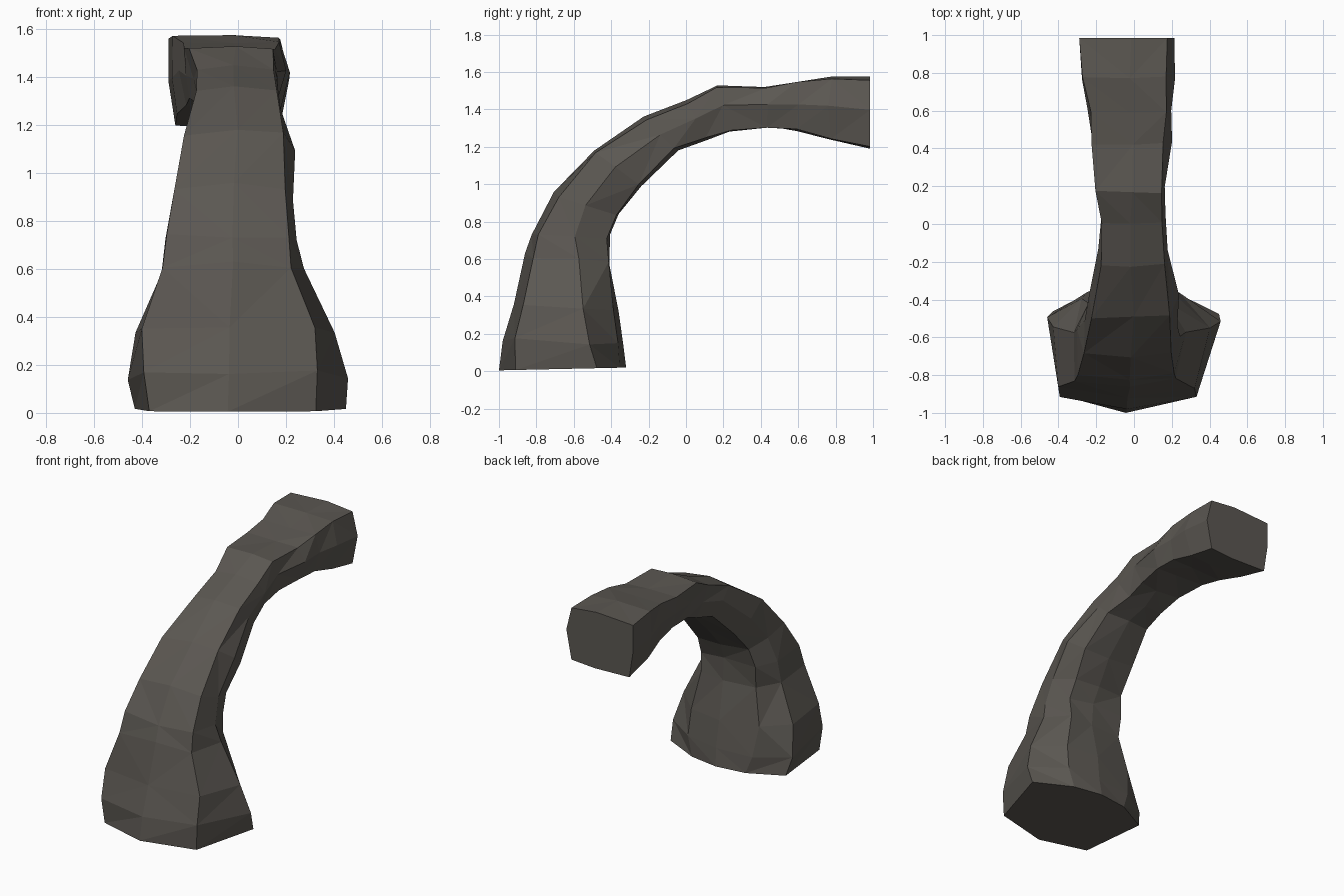
import bpy, bmesh, random

if "Cube" in bpy.data.objects:
    bpy.data.objects.remove(bpy.data.objects["Cube"])
random.seed(4)

# Rings along the arch: outer y, outer z, inner y, inner z, left x, right x
RINGS = [
    (-1.0, .005, -.32, .02, -.43, .45),
    (-.98, .17, -.335, .14, -.455, .45),
    (-.92, .36, -.37, .33, -.43, .41),
    (-.87, .62, -.405, .58, -.33, .28),
    (-.82, .74, -.40, .72, -.30, .255),
    (-.70, .95, -.37, .84, -.265, .235),
    (-.50, 1.17, -.25, 1.0, -.225, .235),
    (-.23, 1.36, -.05, 1.18, -.185, .19),
    (0, 1.45, .10, 1.235, -.17, .17),
    (.17, 1.52, .24, 1.29, -.195, .17),
    (.42, 1.53, .43, 1.30, -.22, .195),
    (.60, 1.55, .60, 1.29, -.235, .20),
    (.77, 1.575, .77, 1.23, -.28, .205),
    (.985, 1.575, .985, 1.19, -.29, .215),
]
# Cross-sections: (sideways -1..1, outer 0 to inner 1) at the foot and the tip
FOOT = [(-.86, .13), (-.1, 0), (.72, .13), (1, .77), (.45, .95), (0, 1), (-.48, .96), (-1, .79)]
TIP = [(-1, .04), (-.05, 0), (.82, .05), (1, .46), (.82, .97), (0, 1), (-.9, .98), (-1, .5)]

stone = bpy.data.materials.new("dark grey stone")
stone.diffuse_color = (.105, .096, .084, 1)
stone.use_nodes = True
stone.node_tree.nodes["Principled BSDF"].inputs["Base Color"].default_value = stone.diffuse_color

# Loft the rings, changing from foot section to tip section
bm = bmesh.new()
loops = []
last = len(RINGS) - 1
for i, (yo, zo, yi, zi, xl, xr) in enumerate(RINGS):
    k = min(1, i / 6)
    loop = []
    for (ua, ta), (ub, tb) in zip(FOOT, TIP):
        u, t = ua + (ub - ua) * k, ta + (tb - ta) * k
        j = .012 if 0 < i < last else 0
        x = u * (xr if u > 0 else -xl) + random.uniform(-j, j)
        y = yo + (yi - yo) * t + random.uniform(-j, j)
        z = zo + (zi - zo) * t + random.uniform(-j, j)
        loop.append(bm.verts.new((x, y, max(z, 0))))
    loops.append(loop)

# Irregular triangles between rings give the chipped rock look
n = len(FOOT)
for a, b in zip(loops, loops[1:]):
    for s in range(n):
        p, q, r, w = a[s], a[(s + 1) % n], b[(s + 1) % n], b[s]
        tris = ((p, q, r), (p, r, w)) if random.random() < .5 else ((p, q, w), (q, r, w))
        for t in tris:
            bm.faces.new(t)
bm.faces.new(loops[0][::-1])
bm.faces.new(loops[-1])
bmesh.ops.recalc_face_normals(bm, faces=bm.faces)

mesh = bpy.data.meshes.new("rock_arch")
bm.to_mesh(mesh)
bm.free()
mesh.materials.append(stone)
bpy.context.collection.objects.link(bpy.data.objects.new("rock_arch", mesh))
